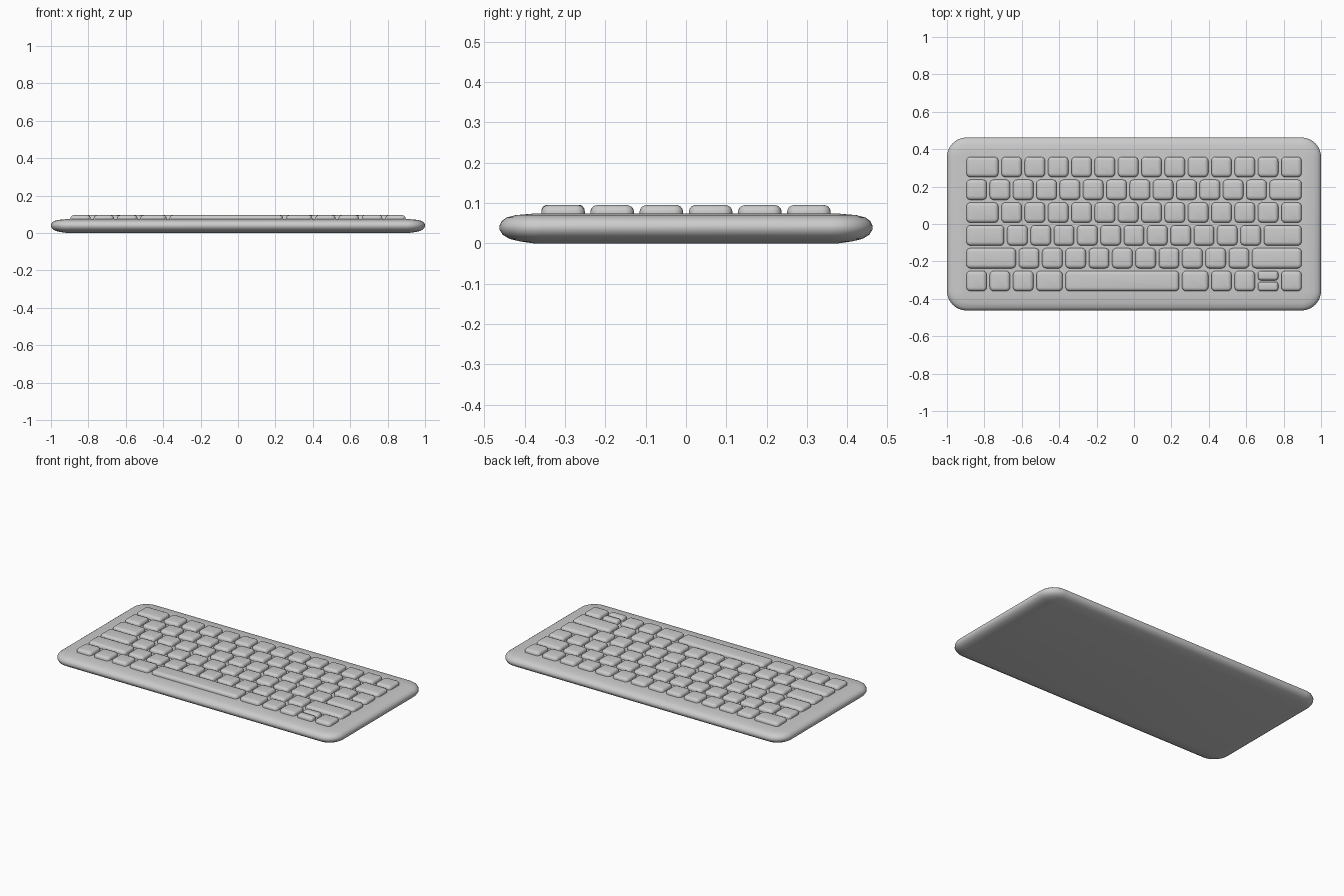
import bpy, bmesh, math

if "Cube" in bpy.data.objects:
    bpy.data.objects.remove(bpy.data.objects["Cube"])

U = 0.1247        # key pitch in x
ROW = 0.122       # key pitch in y
GAP = 0.016
LEFT = -7.25 * U


def rounded_loft(bm, cx, cy, w, d, radius, profile, seg):
    """Stack of rounded rectangles; profile is a list of (inset, z)."""
    rings = []
    for inset, z in profile:
        r = max(radius - inset, 0.002)
        hx, hy = w / 2 - inset - r, d / 2 - inset - r
        ring = []
        for q, (sx, sy) in enumerate([(1, 1), (-1, 1), (-1, -1), (1, -1)]):
            for i in range(seg + 1):
                a = math.pi / 2 * (q + i / seg)
                ring.append(bm.verts.new((cx + sx * hx + r * math.cos(a),
                                          cy + sy * hy + r * math.sin(a), z)))
        rings.append(ring)
    n = len(rings[0])
    for lo, hi in zip(rings, rings[1:]):
        for i in range(n):
            j = (i + 1) % n
            bm.faces.new((lo[i], lo[j], hi[j], hi[i]))
    bm.faces.new(rings[0][::-1])
    bm.faces.new(rings[-1])


def finish(bm, name):
    mesh = bpy.data.meshes.new(name)
    bm.to_mesh(mesh)
    bm.free()
    ob = bpy.data.objects.new(name, mesh)
    bpy.context.collection.objects.link(ob)
    bpy.ops.object.select_all(action='DESELECT')
    ob.select_set(True)
    bpy.context.view_layer.objects.active = ob
    bpy.ops.object.shade_smooth_by_angle(angle=math.radians(40))
    return ob


# Case: soft-edged slab
bm = bmesh.new()
case_profile = [(0.085, 0.002), (0.05, 0.005), (0.025, 0.011), (0.008, 0.021),
                (0.0, 0.034), (0.0, 0.044), (0.005, 0.055), (0.017, 0.064),
                (0.04, 0.070), (0.08, 0.0735)]
case_profile[0] = (0.085, 0.0)
rounded_loft(bm, 0, 0, 2.0, 0.925, 0.105, case_profile, 8)
finish(bm, "case")

# Keys: widths in key units, back row first; 0 marks the split arrow key
rows = {
    "function_keys": [1.5] + [1] * 13,
    "number_keys": [1] * 13 + [1.5],
    "upper_letter_keys": [1.5] + [1] * 13,
    "home_row_keys": [1.75] + [1] * 11 + [1.75],
    "lower_letter_keys": [2.25] + [1] * 10 + [2.25],
    "space_row_keys": [1, 1, 1, 1.25, 5, 1.25, 1, 1, 0, 1],
}
key_profile = [(0, 0.068), (0, 0.080), (0.002, 0.086), (0.006, 0.091),
               (0.012, 0.094), (0.019, 0.0955)]
small_profile = [(i * 0.7, z) for i, z in key_profile]

for k, (name, widths) in enumerate(rows.items()):
    bm = bmesh.new()
    x, y = LEFT, ROW * (2.5 - k)
    depth = ROW - GAP + 0.002
    for u in widths:
        w = (u or 1) * U
        cx = x + w / 2
        if u:
            rounded_loft(bm, cx, y, w - GAP, depth, 0.022, key_profile, 4)
        else:
            # half-height up and down arrow keys
            for s in (1, -1):
                rounded_loft(bm, cx, y + s * 0.029, w - GAP, 0.050, 0.016,
                             small_profile, 4)
        x += w
    finish(bm, name)
